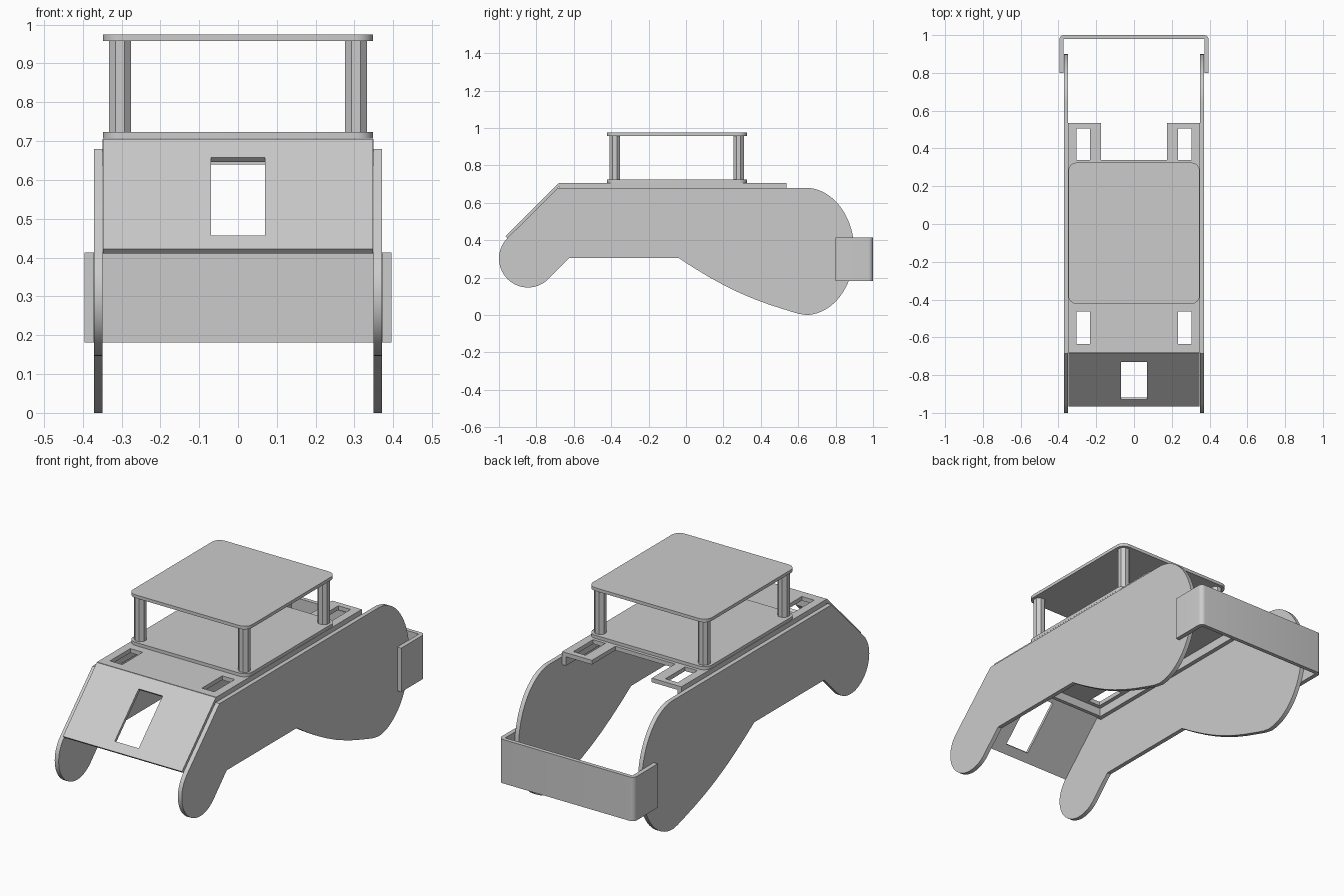
import bpy, bmesh, math
from mathutils import Matrix, Vector

if "Cube" in bpy.data.objects:
    bpy.data.objects.remove(bpy.data.objects["Cube"])


def plate(name, loops, thick, origin, u, v):
    """Flat plate: first loop is the outline, others are holes; centred on its thickness."""
    cu = bpy.data.curves.new(name + "_profile", 'CURVE')
    cu.dimensions = '2D'
    cu.fill_mode = 'BOTH'
    cu.extrude = thick / 2
    for loop in loops:
        sp = cu.splines.new('POLY')
        sp.points.add(len(loop) - 1)
        for p, (a, b) in zip(sp.points, loop):
            p.co = (a, b, 0, 1)
        sp.use_cyclic_u = True
    tmp = bpy.data.objects.new(name + "_tmp", cu)
    bpy.context.collection.objects.link(tmp)
    bpy.context.view_layer.update()
    me = bpy.data.meshes.new_from_object(tmp.evaluated_get(bpy.context.evaluated_depsgraph_get()))
    bpy.data.objects.remove(tmp)
    u, v = Vector(u), Vector(v)
    rot = Matrix((u, v, u.cross(v))).transposed().to_4x4()
    me.transform(Matrix.Translation(origin) @ rot)
    bm = bmesh.new()
    bm.from_mesh(me)
    bmesh.ops.remove_doubles(bm, verts=bm.verts, dist=1e-5)
    bmesh.ops.recalc_face_normals(bm, faces=bm.faces)
    bm.to_mesh(me)
    bm.free()
    me.name = name
    ob = bpy.data.objects.new(name, me)
    bpy.context.collection.objects.link(ob)
    return ob


def box(name, x0, x1, y0, y1, z0, z1):
    return plate(name, [rect(x0, x1, y0, y1)], z1 - z0, (0, 0, (z0 + z1) / 2), X, Y)


def rect(x0, x1, y0, y1):
    return [(x0, y0), (x1, y0), (x1, y1), (x0, y1)]


def arc(cx, cy, rx, ry, a0, a1, n):
    angs = [math.radians(a0 + (a1 - a0) * i / n) for i in range(n + 1)]
    return [(cx + rx * math.cos(a), cy + ry * math.sin(a)) for a in angs]


def round_rect(x0, x1, y0, y1, r):
    return (arc(x1 - r, y1 - r, r, r, 0, 90, 8) + arc(x0 + r, y1 - r, r, r, 90, 180, 8)
            + arc(x0 + r, y0 + r, r, r, 180, 270, 8) + arc(x1 - r, y0 + r, r, r, 270, 360, 8))


X, Y, Z = (1, 0, 0), (0, 1, 0), (0, 0, 1)

# Side plates: round front foot, straight belly, swept rear lobe
side = [(-0.685, 0.68)]
side += arc(-0.845, 0.302, 0.155, 0.155, 135, 315, 28)
side += [(-0.625, 0.305), (-0.04, 0.305), (0.04, 0.253), (0.128, 0.2), (0.21, 0.155),
         (0.289, 0.117), (0.37, 0.083), (0.449, 0.054), (0.556, 0.02), (0.60, 0.007)]
side += arc(0.64, 0.34, 0.26, 0.34, -90, 90, 36)
for s, label in ((-1, "left"), (1, "right")):
    plate("side_plate_" + label, [side], 0.023, (s * 0.36, 0, 0), Y, Z)
    # Deck flanges lying against the side plates
    a, b = sorted((s * 0.326, s * 0.3485))
    box("deck_flange_" + label, a, b, -0.676, 0.536, 0.637, 0.69)

# Deck with two rear tabs and four slots
deck = [(-0.3485, -0.68), (0.3485, -0.68), (0.3485, 0.536), (0.175, 0.536),
        (0.175, 0.34), (-0.175, 0.34), (-0.175, 0.536), (-0.3485, 0.536)]
slots = [rect(c - 0.036, c + 0.036, y0, y1) for c in (-0.269, 0.269)
         for y0, y1 in ((-0.634, -0.464), (0.34, 0.505))]
plate("deck", [deck] + slots, 0.022, (0, 0, 0.695), X, Y)
box("deck_front_lip", -0.326, 0.326, -0.675, -0.655, 0.64, 0.69)

# Sloped front panel with window
h = math.sqrt(0.5)
t = 0.016
plate("front_panel", [rect(-0.348, 0.348, 0, 0.4), rect(-0.07, 0.07, 0.05, 0.333)], t,
      (0, -0.965 + h * t / 2, 0.422 - h * t / 2), X, (0, h, h))

# Lower platform and roof
for name, z in (("platform", 0.7155), ("roof", 0.9665)):
    plate(name, [round_rect(-0.348, 0.348, -0.423, 0.325, 0.045)], 0.017, (0, 0, z), X, Y)

# Octagonal roof posts
r = 0.028 / math.cos(math.pi / 8)
for i, (x, y) in enumerate((x, y) for x in (-0.304, 0.304) for y in (-0.381, 0.281)):
    post = arc(x, y, r, r, 22.5, 337.5, 7)
    plate(f"roof_post_{i + 1}", [post], 0.235, (0, 0, 0.8415), X, Y)

# Rear bumper: U-shaped strip with rounded corners
bumper = [(0.395, 0.8)] + arc(0.37, 0.975, 0.025, 0.025, 0, 90, 6)
bumper += arc(-0.37, 0.975, 0.025, 0.025, 90, 180, 6) + [(-0.395, 0.8)]
bumper += [(-0.372, 0.8), (-0.372, 0.979), (0.372, 0.979), (0.372, 0.8)]
plate("rear_bumper", [bumper], 0.232, (0, 0, 0.297), X, Y)

# Smooth curved rims, keep hard edges
for ob in bpy.context.collection.objects:
    ob.select_set(True)
    bpy.context.view_layer.objects.active = ob
bpy.ops.object.shade_smooth_by_angle(angle=math.radians(30))
